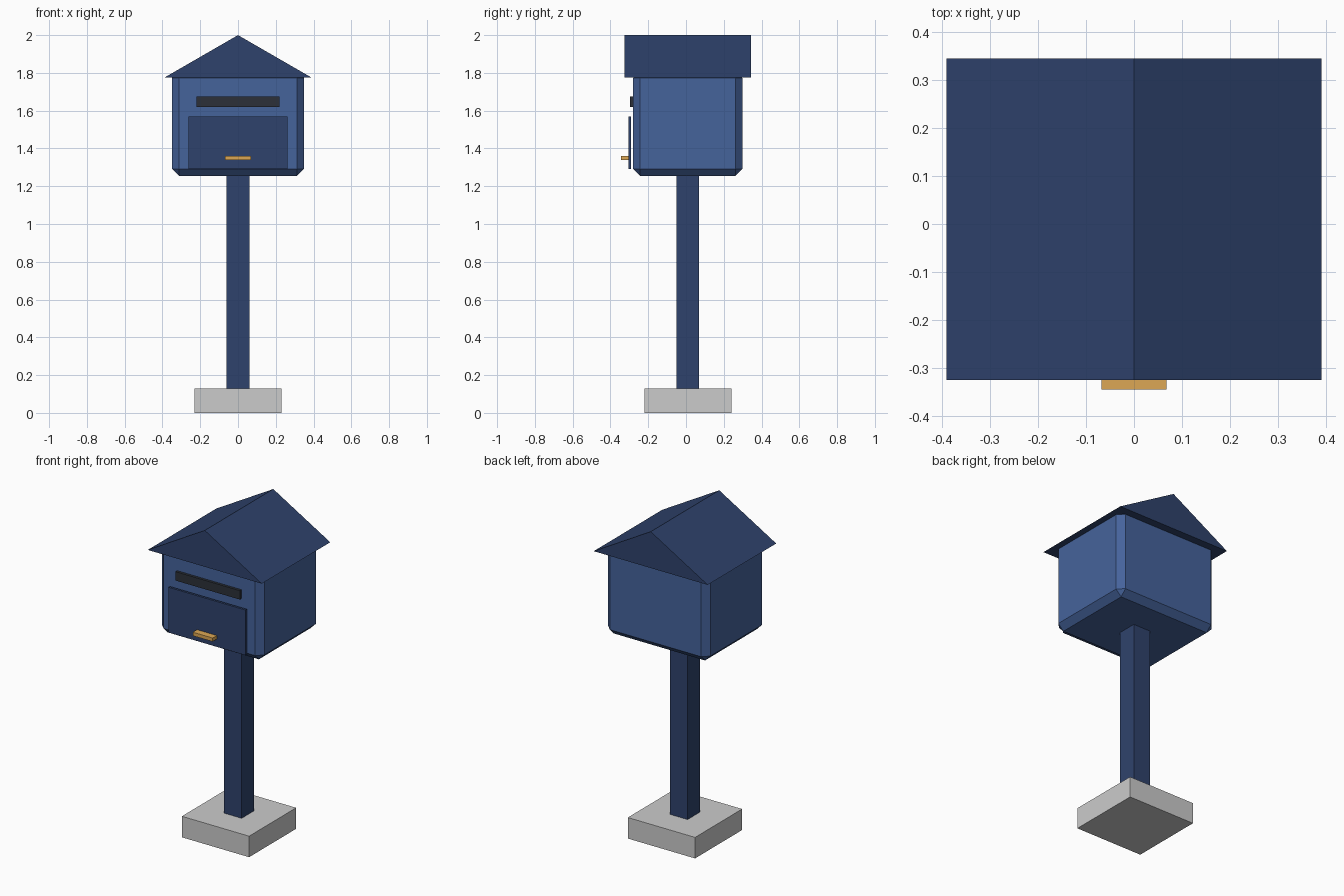
import bpy, bmesh

if "Cube" in bpy.data.objects:
    bpy.data.objects.remove(bpy.data.objects["Cube"])

CY = 0.01  # depth centre of the main body


def material(name, rgb):
    m = bpy.data.materials.new(name)
    m.diffuse_color = (*rgb, 1.0)
    m.use_nodes = True
    m.node_tree.nodes["Principled BSDF"].inputs["Base Color"].default_value = m.diffuse_color
    return m


def finish(name, bm, mat):
    bmesh.ops.recalc_face_normals(bm, faces=bm.faces)
    me = bpy.data.meshes.new(name)
    bm.to_mesh(me)
    bm.free()
    ob = bpy.data.objects.new(name, me)
    bpy.context.collection.objects.link(ob)
    if mat:
        me.materials.append(mat)
    return ob


def box(name, half_x, y, z, mat=None, bevel=0.0):
    """Box centred on x = 0, spanning the given y and z ranges."""
    bm = bmesh.new()
    bmesh.ops.create_cube(bm, size=1)
    for v in bm.verts:
        v.co = (v.co.x * 2 * half_x,
                (y[0] + y[1]) / 2 + v.co.y * (y[1] - y[0]),
                (z[0] + z[1]) / 2 + v.co.z * (z[1] - z[0]))
    ob = finish(name, bm, mat)
    if bevel:
        mod = ob.modifiers.new("chamfer", 'BEVEL')
        mod.width = bevel
        mod.segments = 1
    return ob


def prism(name, profile, y, mat=None):
    """Extrude an x-z profile along y."""
    bm = bmesh.new()
    face = bm.faces.new([bm.verts.new((px, y[0], pz)) for px, pz in profile])
    ext = bmesh.ops.extrude_face_region(bm, geom=[face])
    verts = [g for g in ext["geom"] if isinstance(g, bmesh.types.BMVert)]
    bmesh.ops.translate(bm, verts=verts, vec=(0, y[1] - y[0], 0))
    return finish(name, bm, mat)


blue = material("blue", (0.06, 0.125, 0.33))
navy = material("navy", (0.028, 0.055, 0.15))
black = material("dark_slot", (0.025, 0.03, 0.04))
brass = material("brass", (0.72, 0.39, 0.09))

# footing and post
box("footing", 0.23, (CY - 0.23, CY + 0.23), (0, 0.13))
box("post", 0.06, (CY - 0.06, CY + 0.06), (0.11, 1.27), navy)

# chamfered letter box and gabled roof
box("mail_box", 0.35, (CY - 0.29, CY + 0.288), (1.255, 1.81), blue, 0.037)
prism("roof", [(-0.39, 1.775), (0.39, 1.775), (0, 2.0)],
      (CY - 0.335, CY + 0.335), navy)

# front fittings
box("slot", 0.22, (-0.296, -0.27), (1.62, 1.675), black)
box("door", 0.263, (-0.304, -0.29), (1.29, 1.57), navy)
box("handle", 0.068, (-0.345, -0.302), (1.338, 1.36), brass)
